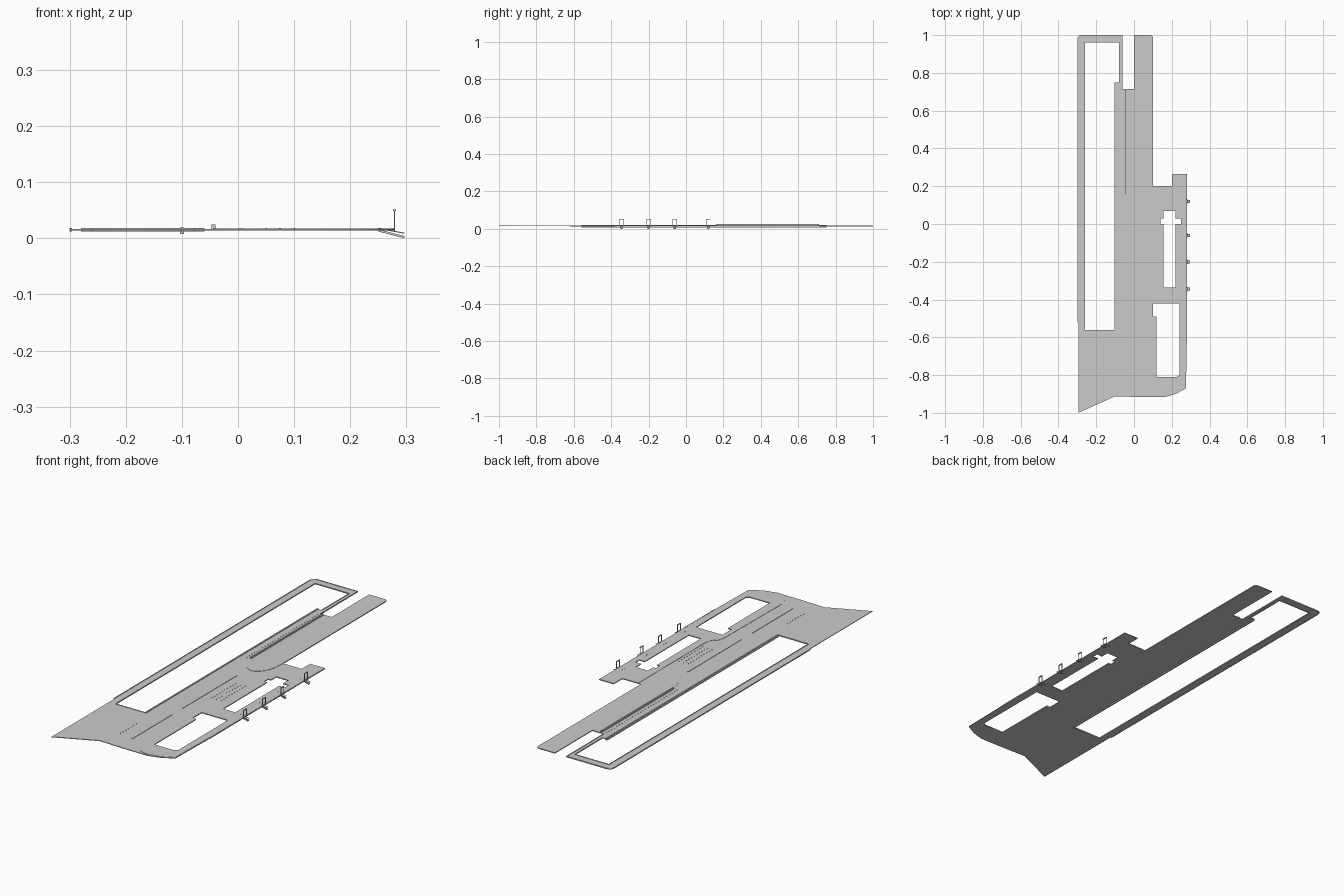
import bpy, bmesh, math

if "Cube" in bpy.data.objects:
    bpy.data.objects.remove(bpy.data.objects["Cube"])

TOP = 0.0165      # road surface height
KERB = 0.0178     # raised pavement height


def plate(name, loops, z0, z1):
    """Extruded flat outline; loops after the first are holes."""
    cu = bpy.data.curves.new(name, 'CURVE')
    cu.dimensions = '2D'
    cu.fill_mode = 'BOTH'
    cu.extrude = (z1 - z0) / 2
    for pts in loops:
        s = cu.splines.new('POLY')
        s.points.add(len(pts) - 1)
        for p, (x, y) in zip(s.points, pts):
            p.co = (x, y, 0, 1)
        s.use_cyclic_u = True
    ob = bpy.data.objects.new(name, cu)
    ob.location.z = (z0 + z1) / 2
    bpy.context.collection.objects.link(ob)
    bpy.ops.object.select_all(action='DESELECT')
    bpy.context.view_layer.objects.active = ob
    ob.select_set(True)
    bpy.ops.object.convert(target='MESH')
    return bpy.context.object


def boxes(name, items):
    """One mesh of axis-aligned boxes (x0, x1, y0, y1, z0, z1)."""
    bm = bmesh.new()
    for x0, x1, y0, y1, z0, z1 in items:
        r = bmesh.ops.create_cube(bm, size=1)
        for v in r['verts']:
            v.co = ((x0 + x1) / 2 + v.co.x * (x1 - x0),
                    (y0 + y1) / 2 + v.co.y * (y1 - y0),
                    (z0 + z1) / 2 + v.co.z * (z1 - z0))
    me = bpy.data.meshes.new(name)
    bm.to_mesh(me)
    bm.free()
    ob = bpy.data.objects.new(name, me)
    bpy.context.collection.objects.link(ob)
    return ob


def arc(cx, cy, rx, ry, a0, a1, n=10):
    return [(cx + rx * math.cos(math.radians(a0 + (a1 - a0) * i / n)),
             cy + ry * math.sin(math.radians(a0 + (a1 - a0) * i / n))) for i in range(n + 1)]


# Openings in the deck
long_void = [(-.26, .96), (-.08, .96), (-.08, .75), (-.10, .75), (-.10, -.56), (-.26, -.56)]
mid_void = [(.155, .07), (.22, .07), (.22, .03), (.25, .03), (.25, 0), (.22, 0),
            (.22, -.335), (.155, -.335), (.155, 0), (.14, 0), (.14, .03), (.155, .03)]
south_void = [(.10, -.42), (.24, -.42), (.24, -.80), (.225, -.81), (.12, -.81), (.12, -.49), (.10, -.49)]

# Main deck
outline = ([(-.295, -1), (-.10, -.912), (.05, -.917), (.16, -.917), (.22, -.90), (.275, -.87), (.28, -.6),
            (.28, .265), (.20, .265), (.20, .20), (.10, .20)]
           + arc(.085, .985, .015, .015, 0, 90, 4)
           + [(0, 1), (0, .715), (-.06, .715), (-.06, 1)]
           + arc(-.28, .98, .02, .02, 90, 180, 5)
           + [(-.30, -.52), (-.295, -.52)])
plate('deck', [outline, long_void, mid_void, south_void], .0135, TOP)

# Raised north platform with rounded end
north = ([(.10, .20)] + arc(.085, .985, .015, .015, 0, 90, 4)
         + [(0, 1), (0, .715), (-.045, .715)] + arc(.0275, .18, .0725, .12, 180, 360, 16)[:-1])
plate('north_platform', [north], TOP - .001, KERB)

# Raised east pavement around the two openings
east = ([(.20, .265), (.20, .20), (.115, .20), (.115, -.24)]
        + arc(.085, -.30, .03, .06, 0, -90, 6) + [(.075, -.40), (.07, -.80)]
        + arc(.15, -.82, .08, .09, 180, 270, 8)
        + [(.22, -.895), (.272, -.868), (.278, -.6), (.278, .265)])
plate('east_pavement', [east, mid_void, south_void], TOP - .001, KERB)

# Parapets of the narrow loop path and the east side
w = .004
boxes('parapets', [
    (-.30, -.30 + w, -.52, .98, .0125, .018),
    (-.26 - w, -.26, -.56, .96, .0125, .018),
    (-.28, -.06, 1 - w, 1, .0125, .018),
    (-.26, -.08, .96, .96 + w, .0125, .018),
    (-.08, -.08 + w, .75, .96, .0125, .018),
    (-.06 - w, -.06, .715, 1, .0125, .018),
    (-.26, -.10, -.56 - w, -.56, .0125, .018),
    (.28 - w, .28, -.62, -.38, .0125, .0185)])

# Retaining wall, platform wall and median barriers
boxes('retaining_wall', [(-.103, -.096, -.56, .75, .008, .0195)])
boxes('platform_wall', [(-.047, -.040, .16, .71, TOP, .0245)])
boxes('median_barriers', [(.003, .008, a, b, TOP - .001, .0183) for a, b in
                          ((-.82, -.51), (-.43, -.02))])

# Rows of small bollards
dots = [(-.065, .16 + .02 * i) for i in range(28)]
dots += [(-.067, -.80 + .02 * i) for i in range(7)]
dots += [(x, -.27 + .02 * i) for x in (.05, .075, .10) for i in range(10)]
boxes('bollards', [(x - .0015, x + .0015, y - .0015, y + .0015, TOP - .001, .0188) for x, y in dots])

# Gate frames with sloping ramps over the east edge
for i, y in enumerate((-.345, -.20, -.06, .12)):
    h, t = .011, .0012
    x = .279
    boxes('gate_frame_%d' % i, [
        (x - t, x + t, y - h - t, y - h + t, .012, .051),
        (x - t, x + t, y + h - t, y + h + t, .012, .051),
        (x - .003, x + .003, y - h - t, y + h + t, .049, .0515),
        (x - t, x + t, y - h, y + h, KERB, KERB + .002)])
    ramp = boxes('gate_ramp_%d' % i, [(.25, .297, y - .006, y + .006, 0, .004)])
    for v in ramp.data.vertices:
        if v.co.x < .27:
            v.co.z += .012
    rails = boxes('ramp_rail_%d' % i, [(.25, .297, y + s * .007 - .001, y + s * .007 + .001, .008, .010)
                                       for s in (-1, 1)])
    for v in rails.data.vertices:
        if v.co.x < .27:
            v.co.z += .009
